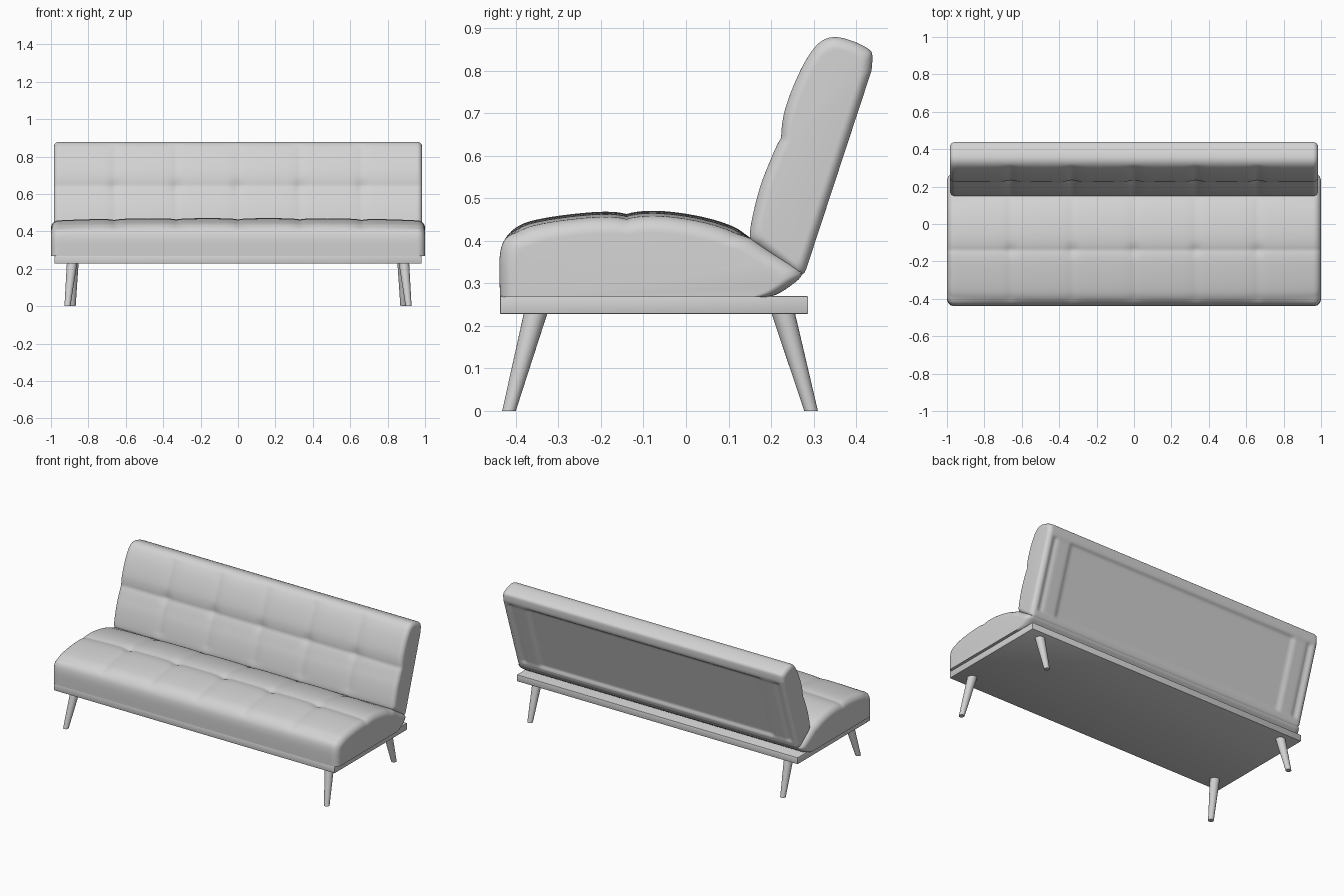
import bpy, bmesh, math
from mathutils import Vector

if "Cube" in bpy.data.objects:
    bpy.data.objects.remove(bpy.data.objects["Cube"])

grey = bpy.data.materials.new("light grey")
grey.diffuse_color = (0.65, 0.65, 0.65, 1)
grey.use_nodes = True
grey.node_tree.nodes["Principled BSDF"].inputs["Base Color"].default_value = grey.diffuse_color


def finish(name, bm, angle=35):
    bmesh.ops.recalc_face_normals(bm, faces=bm.faces[:])
    mesh = bpy.data.meshes.new(name)
    bm.to_mesh(mesh)
    bm.free()
    mesh.materials.append(grey)
    ob = bpy.data.objects.new(name, mesh)
    bpy.context.collection.objects.link(ob)
    bpy.ops.object.select_all(action='DESELECT')
    ob.select_set(True)
    bpy.context.view_layer.objects.active = ob
    bpy.ops.object.shade_smooth_by_angle(angle=math.radians(angle))
    return ob


def spline(points, step=0.012):
    """Closed smooth curve; a point given twice makes a sharp corner."""
    pts = [Vector(p) for p in points]
    n, out = len(pts), []
    for i in range(n):
        a, b, c, d = (pts[(i + k) % n] for k in (-1, 0, 1, 2))
        length = (c - b).length
        if length < 1e-6:
            continue
        count = max(2, round(length / step))
        for j in range(count):
            t = j / count
            out.append(0.5 * (2 * b + (c - a) * t + (2 * a - 5 * b + 4 * c - d) * t * t
                              + (3 * b - a - 3 * c + d) * t ** 3))
    return out


def smooth(a, b, v):
    t = min(1, max(0, (v - a) / (b - a)))
    return t * t * (3 - 2 * t)


def tuft(x, v):
    """Depth of the stitched grid: v is the distance from the long seam."""
    dx = min(abs(x - s) for s in (-0.66, -0.33, 0, 0.33, 0.66))
    button = math.exp(-(dx * dx + v * v) / 0.03 ** 2)
    return 0.007 * math.exp(-dx / 0.03) + 0.009 * math.exp(-abs(v) / 0.03) + 0.006 * button


def cushion(name, points, half, radius, centre, angle, size, sink):
    """Loft a side profile along x with rounded ends and a sink function."""
    prof = spline(points)
    n = len(prof)
    normals = []
    for i in range(n):
        t = (prof[(i + 1) % n] - prof[i - 1]).normalized()
        normals.append(Vector((-t.y, t.x)))
    ends = [radius * (1 - math.cos(math.pi / 2 * k / 8)) for k in range(8)]
    inner = half - radius
    count = round(2 * inner / 0.013)
    xs = [-half + e for e in ends] + [-inner + 2 * inner * k / count for k in range(count + 1)]
    xs += [half - e for e in reversed(ends)]
    c = Vector(centre)
    u = Vector((math.cos(angle), math.sin(angle)))
    w = Vector((-u.y, u.x))
    bm = bmesh.new()
    rings = []
    for x in xs:
        e = min(radius, half - abs(x))
        inset = radius - math.sqrt(max(0, radius ** 2 - (radius - e) ** 2))
        ring = []
        for p, nrm in zip(prof, normals):
            q = p - nrm * sink(x, p, nrm) - c
            q = c + u * q.dot(u) * (1 - inset / size[0]) + w * q.dot(w) * (1 - inset / size[1])
            ring.append(bm.verts.new((x, q.x, q.y)))
        rings.append(ring)
    for r, s in zip(rings, rings[1:]):
        for i in range(n):
            j = (i + 1) % n
            bm.faces.new((r[i], r[j], s[j], s[i]))
    bm.faces.new(rings[0])
    bm.faces.new(rings[-1])
    return finish(name, bm, 50)


# Seat cushion, with the fold that runs under the backrest
def seat_sink(x, p, nrm):
    top = smooth(0.5, 0.9, nrm.y) * smooth(0.36, 0.42, p.y) * smooth(0.16, 0.12, p.x)
    return top * (tuft(x, p.x + 0.14) + 0.014 * x ** 4)


cushion("seat_cushion",
        [(-0.437, 0.268), (-0.437, 0.268), (-0.438, 0.36), (-0.425, 0.405), (-0.39, 0.437),
         (-0.33, 0.454), (-0.23, 0.467), (-0.14, 0.472), (-0.05, 0.47), (0.04, 0.456),
         (0.11, 0.434), (0.15, 0.408), (0.20, 0.375), (0.265, 0.335), (0.27, 0.315),
         (0.225, 0.28), (0.195, 0.268), (0.195, 0.268)],
        1.0, 0.04, (-0.12, 0.268), 0, (0.32, 0.2), seat_sink)

# Backrest with tufted front and recessed rear panel
lean = math.atan2(0.46, 0.152)
axis = Vector((math.cos(lean), math.sin(lean)))


def back_sink(x, p, nrm):
    front = smooth(0.6, 0.9, -nrm.x) * smooth(0.41, 0.46, p.y)
    depth = front * tuft(x, p.y - 0.645)
    if nrm.x > 0.8:
        along = (p - Vector((0.285, 0.335))).dot(axis)
        rows = smooth(0.02, 0.035, along) * smooth(0.475, 0.455, along)
        a = abs(x)
        panel = 0.012 * smooth(0.95, 0.93, a)
        strip = 0.009 * smooth(0.80, 0.83, a) * smooth(0.94, 0.90, a)
        depth += rows * (panel - strip)
    return depth


cushion("backrest",
        [(0.15, 0.408), (0.157, 0.46), (0.175, 0.53), (0.197, 0.59), (0.215, 0.645),
         (0.232, 0.71), (0.257, 0.775), (0.285, 0.83), (0.315, 0.867), (0.35, 0.879),
         (0.395, 0.868), (0.43, 0.85), (0.438, 0.835), (0.436, 0.80), (0.436, 0.80),
         (0.283, 0.335), (0.283, 0.335), (0.268, 0.318), (0.22, 0.35), (0.165, 0.39)],
        0.985, 0.028, (0.29, 0.6), lean, (0.28, 0.09), back_sink)

# Flat base board
bm = bmesh.new()
bmesh.ops.create_cube(bm, size=1)
for v in bm.verts:
    v.co = (v.co.x * 1.964, v.co.y * 0.724 - 0.075, v.co.z * 0.042 + 0.249)
bmesh.ops.bevel(bm, geom=bm.edges[:], offset=0.003, segments=2, affect='EDGES', profile=0.5)
finish("base_board", bm)


# Tapered splayed legs, cut flat at the floor
def leg(name, foot, head):
    bm = bmesh.new()
    bmesh.ops.create_cone(bm, cap_ends=True, segments=24, radius1=0.016, radius2=0.028, depth=1)
    for v in bm.verts:
        t = v.co.z + 0.5
        v.co = (v.co.x + foot[0] + (head[0] - foot[0]) * t,
                v.co.y + foot[1] + (head[1] - foot[1]) * t, 0.235 * t)
    finish(name, bm)


for side, s in (("left", -1), ("right", 1)):
    leg("front_leg_" + side, (s * 0.912, -0.416), (s * 0.887, -0.352))
    leg("back_leg_" + side, (s * 0.884, 0.294), (s * 0.88, 0.227))
